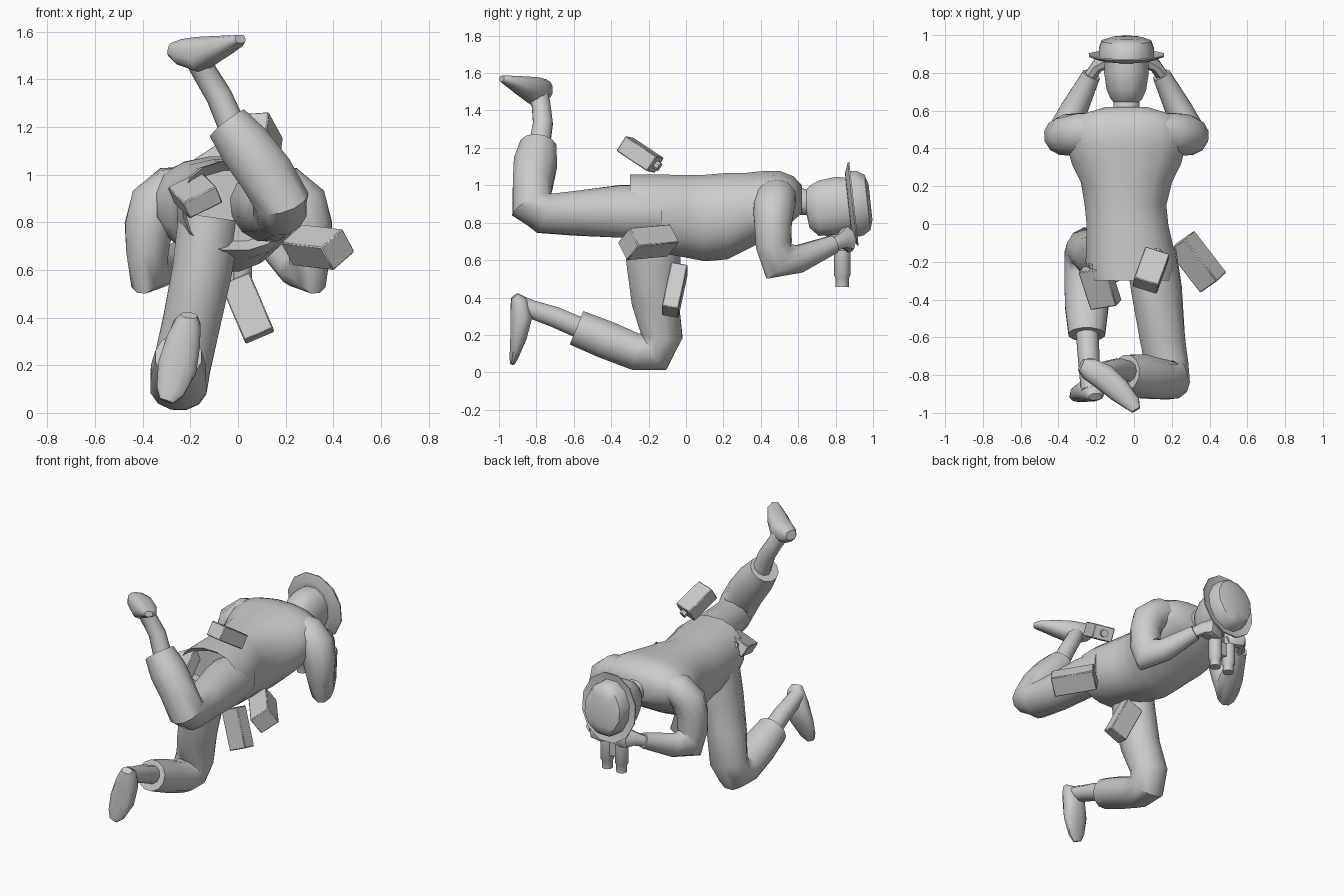
import bpy, bmesh, math
from mathutils import Vector, Matrix

GREY = bpy.data.materials.new("plain_grey")
GREY.diffuse_color = (0.6, 0.6, 0.6, 1)
CX = -0.04  # body centre line


def finish(name, bm):
    bmesh.ops.recalc_face_normals(bm, faces=bm.faces)
    me = bpy.data.meshes.new(name)
    bm.to_mesh(me)
    bm.free()
    me.materials.append(GREY)
    ob = bpy.data.objects.new(name, me)
    bpy.context.collection.objects.link(ob)
    return ob


def loft(name, rings, ref, sides=12, axis=None, power=1.0):
    """Skin rings of (centre, half size a, half size b); b lies along ref."""
    bm = bmesh.new()
    pts = [Vector(r[0]) for r in rings]
    loops = []
    for i, (p, ring) in enumerate(zip(pts, rings)):
        d0 = (p - pts[max(i - 1, 0)]).normalized()
        d1 = (pts[min(i + 1, len(pts) - 1)] - p).normalized()
        t = Vector(axis) if axis else (d0 + d1).normalized()
        a = t.cross(Vector(ref)).normalized()
        b = a.cross(t).normalized()
        # widen the mitred ring at a bend
        k = 1.0
        if not axis and 0 < i < len(pts) - 1:
            k = min(1 / max(d0.dot(t), 0.1), 1.3)
        ha, hb = ring[1] * k, ring[-1]
        loop = []
        for s in range(sides):
            u = 2 * math.pi * (s + 0.5) / sides
            c, n = math.cos(u), math.sin(u)
            c = math.copysign(abs(c) ** power, c)
            n = math.copysign(abs(n) ** power, n)
            loop.append(bm.verts.new(p + a * ha * c + b * hb * n))
        loops.append(loop)
    for l0, l1 in zip(loops, loops[1:]):
        for s in range(sides):
            e = (s + 1) % sides
            bm.faces.new((l0[s], l0[e], l1[e], l1[s]))
    bm.faces.new(loops[0])
    bm.faces.new(loops[-1])
    return finish(name, bm)


def along_y(name, rows, sides, power):
    """Rows of y, half width, top z, bottom z, centre x."""
    rings = [((x, y, (t + b) / 2), w, (t - b) / 2) for y, w, t, b, x in rows]
    return loft(name, rings, (0, 0, 1), sides, (0, 1, 0), power)


def block(name, centre, length, width, thick, nub=False):
    """Pouch box from long and wide edge vectors, with optional end knob."""
    L, W = Vector(length), Vector(width)
    x = L.normalized()
    z = x.cross(W).normalized()
    y = z.cross(x)
    m = Matrix((x, y, z)).transposed().to_4x4()
    m.translation = Vector(centre)
    bm = bmesh.new()
    bmesh.ops.create_cube(bm, size=1)
    bmesh.ops.scale(bm, vec=(L.length, W.length, thick), verts=bm.verts)
    bmesh.ops.bevel(bm, geom=bm.edges[:], offset=0.005, segments=1, affect='EDGES')
    bm.transform(m)
    finish(name, bm)
    if nub:
        c, e = Vector(centre), x * (L.length / 2)
        loft(name + "_knob", [(c + e * 0.9, .025, .025), (c + e + x * 0.025, .025, .025)], z, 8)


# jacket body, with a recessed opening at the hem
along_y("jacket", [
    (-.24, .20, 1.02, .72, -.01), (-.30, .225, 1.06, .68, -.01), (-.2, .245, 1.06, .645, -.015),
    (0, .22, 1.06, .61, -.035), (.1, .22, 1.06, .59, -.045), (.22, .245, 1.07, .60, CX),
    (.32, .295, 1.07, .65, CX), (.42, .32, 1.08, .70, CX), (.5, .31, 1.08, .75, CX),
    (.575, .26, 1.05, .81, CX), (.62, .11, 1.0, .85, CX)], 16, .88)

# neck and head
along_y("head", [
    (.57, .075, 1.0, .84, CX), (.645, .07, .98, .84, CX), (.66, .085, 1.0, .77, CX),
    (.71, .108, 1.03, .725, CX), (.8, .122, 1.05, .73, CX), (.92, .115, 1.04, .76, CX)], 12, .9)
loft("nose", [((CX, .76, .76), .028, .022), ((CX, .775, .705), .018, .014)], (1, 0, 0), 6)

# hat crown and thin brim, tilted together
hat_axis = Vector((0, .994, .11))
hat_base = Vector((CX, .89, .9))
loft("hat_crown", [(hat_base + hat_axis * h, a, b) for h, a, b in
     [(-.01, .15, .185), (.04, .15, .18), (.08, .135, .155), (.097, .085, .10)]],
     (0, 0, 1), 12, hat_axis)
loft("hat_brim", [(hat_base + hat_axis * h, a, b) for h, a, b in
     [(-.022, .13, .16), (-.02, .15, .18), (.0, .205, .232), (.008, .205, .232),
      (-.006, .15, .18)]], (0, 0, 1), 12, hat_axis)

# sleeves and hands, mirrored about the body centre line
for side, s in (("right", 1), ("left", -1)):
    def mir(rows):
        return [((CX + s * x, y, z), *r) for x, y, z, *r in rows]
    ref = (.33, .17 * s, 0)
    loft(side + "_sleeve", mir([
        (.13, .475, .945, .10, .11), (.24, .475, .925, .105, .12), (.31, .47, .87, .105, .115),
        (.335, .465, .78, .10, .105), (.34, .47, .68, .10, .09), (.335, .495, .595, .09, .08),
        (.28, .6, .605, .075, .075), (.185, .79, .685, .05, .05)]), ref, 12)
    loft(side + "_hand", mir([
        (.20, .77, .675, .035), (.155, .835, .705, .045, .035), (.12, .865, .715, .06, .045),
        (.06, .86, .69, .055, .04), (.035, .85, .68, .03, .025)]), (0, 1, .3), 8)
    # binocular tube on this side
    loft(side + "_eyepiece_tube", mir([
        (.055, .835, .74, .03), (.055, .835, .66, .03), (.055, .835, .65, .045),
        (.055, .835, .52, .045), (.055, .835, .505, .036), (.055, .835, .455, .036)]),
        (0, 1, 0), 10, (0, 0, -1))
block("binocular_bridge", (CX, .835, .6), (.07, 0, 0), (0, .05, 0), .1)

# raised leg
bend = (-.4, 0, -.25)
loft("raised_trouser_leg", [
    ((.09, -.15, .86), .15, .13), ((.12, -.35, .86), .15, .13), ((.15, -.6, .85), .12, .125),
    ((.175, -.76, .85), .105, .12), ((.18, -.825, .895), .10, .12), ((.12, -.82, 1.0), .11, .12),
    ((.03, -.805, 1.12), .12, .115), ((-.045, -.79, 1.215), .10, .095)], bend, 12)
loft("raised_shin", [((-.01, -.79, 1.17), .06), ((-.08, -.765, 1.33), .055),
                     ((-.14, -.775, 1.43), .052), ((-.17, -.79, 1.49), .055)], bend, 10)
loft("raised_shoe", [
    ((-.28, -.745, 1.525), .035, .03), ((-.24, -.765, 1.515), .06, .055),
    ((-.16, -.81, 1.505), .07, .075), ((-.08, -.88, 1.535), .065, .05),
    ((-.01, -.95, 1.56), .045, .027), ((.01, -.985, 1.57), .025, .018)], (-.1, .1, 1), 12, None, .8)

# kneeling leg
loft("kneeling_trouser_leg", [
    ((-.12, -.17, .82), .14, .135), ((-.15, -.175, .6), .15, .13), ((-.195, -.165, .38), .13, .125),
    ((-.235, -.13, .2), .11, .125), ((-.25, -.17, .11), .10, .122), ((-.25, -.27, .11), .10, .122),
    ((-.25, -.43, .175), .105, .12), ((-.25, -.585, .238), .10, .10)], (1, 0, 0), 12)
loft("kneeling_shin", [((-.25, -.55, .23), .06), ((-.24, -.7, .295), .058),
                       ((-.235, -.82, .335), .052), ((-.23, -.88, .36), .05)], (1, 0, 0), 10)
loft("kneeling_shoe", [
    ((-.205, -.915, .41), .022, .035), ((-.21, -.895, .38), .045, .055), ((-.23, -.88, .3), .06, .075),
    ((-.255, -.895, .19), .045, .085), ((-.285, -.918, .09), .025, .06),
    ((-.30, -.928, .05), .014, .03)], (1, 0, 0), 12, None, .85)

# belt pouches
block("back_pouch", (.09, -.245, 1.165), (.06, .165, -.11), (.125, -.05, .015), .095, True)
block("hip_pouch", (.335, -.2, .695), (.17, -.22, -.02), (.08, .075, .08), .12)
block("seat_pouch", (-.18, -.33, .915), (-.065, .2, .065), (.13, .045, .075), .08, True)
block("belly_pouch", (.04, -.06, .44), (.10, -.05, -.235), (.12, 0, .055), .09)

# smooth shading with crisp edges
bpy.ops.object.select_all(action='SELECT')
bpy.context.view_layer.objects.active = bpy.context.scene.objects["jacket"]
bpy.ops.object.shade_smooth_by_angle(angle=math.radians(42))
